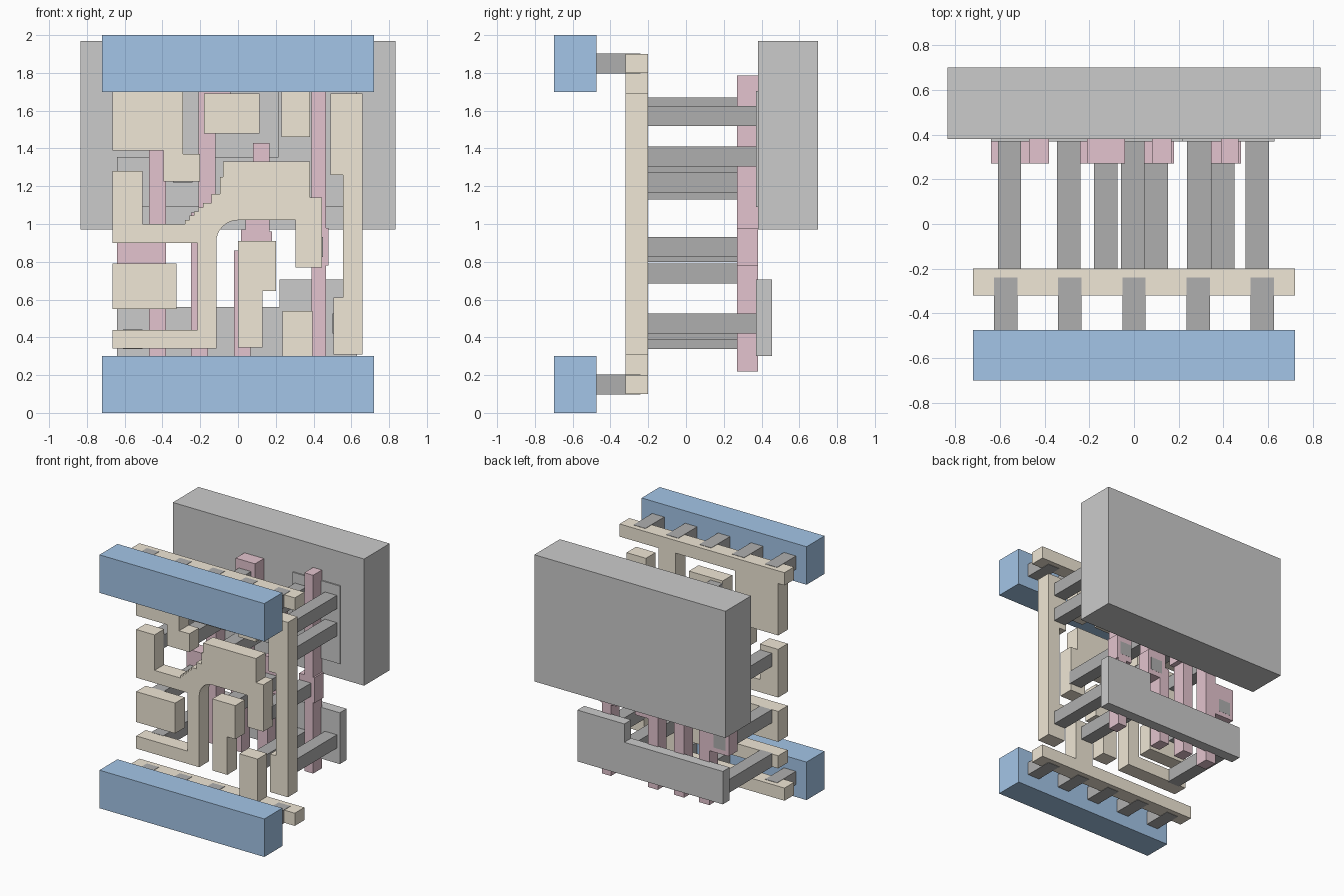
import bpy, bmesh
from math import sin, cos, pi

if "Cube" in bpy.data.objects:
    bpy.data.objects.remove(bpy.data.objects["Cube"])


def mat(name, *rgb):
    m = bpy.data.materials.new(name)
    m.diffuse_color = (*rgb, 1)
    m.use_nodes = True
    m.node_tree.nodes["Principled BSDF"].inputs["Base Color"].default_value = m.diffuse_color
    return m


BLUE = mat("blue_metal", 0.37, 0.56, 0.80)
TAN = mat("tan_metal", 0.87, 0.80, 0.67)
PINK = mat("pink_gate", 0.77, 0.55, 0.62)
DARK = mat("dark_contact", *[0.43] * 3)
LIGHT = mat("light_diffusion", *[0.69] * 3)
GREY = mat("grey_well", *[0.58] * 3)


def outline(*v):
    """Right-angled outline: alternate x and z, each value turning one corner."""
    pts = [(v[0], v[1])]
    for i in range(2, len(v), 2):
        pts += [(v[i], v[i - 1]), (v[i], v[i + 1])]
    return pts + [(v[0], v[-1])]


def plate(name, pts, y0, y1, material):
    """Extrude an x/z outline from y0 to y1."""
    bm = bmesh.new()
    face = bm.faces.new([bm.verts.new((x, y0, z)) for x, z in pts])
    ext = bmesh.ops.extrude_face_region(bm, geom=[face])
    moved = [v for v in ext["geom"] if isinstance(v, bmesh.types.BMVert)]
    bmesh.ops.translate(bm, verts=moved, vec=(0, y1 - y0, 0))
    bmesh.ops.recalc_face_normals(bm, faces=bm.faces)
    me = bpy.data.meshes.new(name)
    bm.to_mesh(me)
    bm.free()
    me.materials.append(material)
    ob = bpy.data.objects.new(name, me)
    bpy.context.collection.objects.link(ob)


def wire(name, pts):
    plate(name, pts, -0.32, -0.20, TAN)


def gate(name, pts):
    plate(name, pts, 0.27, 0.38, PINK)


def contacts(kind, x, y0, y1, heights, size=0.105):
    """Square bars running back in one column, given left edge and bottom edges."""
    for z in heights:
        plate(kind + "_contact", outline(x, z, x + size, z + size), y0, y1, DARK)


# Power rails and the contacts behind them
for label, z in (("bottom", 0.0), ("top", 1.7)):
    plate(label + "_power_rail", outline(-0.72, z, 0.72, z + 0.3), -0.70, -0.475, BLUE)
    for i in range(-2, 3):
        contacts(label + "_rail", i * 0.2875 - 0.0525, -0.476, -0.24, [z + 0.0975])

# Local wiring layer
wire("upper_strap", outline(-0.72, 1.8, -0.665, 1.39, -0.395, 1.225, -0.2, 1.37,
                            -0.29, 1.8, 0.23, 1.46, 0.38, 1.8, 0.72, 1.9))
wire("lower_strap", outline(-0.72, 0.1, 0.72, 0.2, 0.395, 0.54, 0.235, 0.2))
wire("upper_wire_pad", outline(-0.18, 1.48, 0.115, 1.69))
wire("left_wire_pad", outline(-0.665, 0.55, -0.325, 0.79))
wire("middle_wire", outline(0, 0.91, 0.2, 0.645, 0.13, 0.345))
wire("output_wire", outline(0.49, 1.69, 0.66, 0.31, 0.505, 0.61, 0.555, 1.26))

# Branching wire: small stairs on the upper side, rounded inner corner below
stairs = [c for i in range(5) for c in (0.024 * i - 0.28, 0.022 * i + 1.022)]
branch = outline(-0.115, 0.34, -0.665, 0.44, -0.215, 0.9, -0.665, 1.28, -0.505, 1.0, *stairs,
                 -0.14, 1.16, -0.095, 1.25, -0.08, 1.33, 0.38, 1.14, 0.445, 0.77, 0.305, 1.02)
R = 0.115
arc = [(-R * sin(i * pi / 16), 1.02 - R + R * cos(i * pi / 16)) for i in range(9)]
wire("branching_wire", branch[:-1] + arc)

# Gate strips with their contact pads
gate("gate_1", outline(-0.47, 0.22, -0.38, 1.43, -0.47, 0.91, -0.64, 0.65))
gate("gate_2", outline(-0.25, 0.22, -0.16, 0.98, -0.12, 1.51, -0.04, 1.74, -0.21, 1.06))
gate("gate_3", outline(-0.02, 0.22, 0.067, 0.76, 0.18, 0.96, 0.168, 1.43,
                       0.08, 1.04, 0.04, 0.97, 0.015, 0.86))
gate("gate_4", outline(0.39, 0.22, 0.467, 0.78, 0.48, 0.98, 0.467, 1.785,
                       0.39, 0.98, 0.345, 0.78))

# Diffusion slabs and the well block
plate("lower_diffusion", outline(-0.64, 0.3, 0.63, 0.705, 0.22, 0.56), 0.37, 0.455, LIGHT)
plate("upper_diffusion", outline(-0.64, 1.09, 0.63, 1.705, 0.215, 1.355), 0.37, 0.455, LIGHT)
plate("well_block", outline(-0.835, 0.97, 0.835, 1.97), 0.38, 0.70, GREY)

# Long contacts from the wiring back to the diffusion slabs and gate pads
FRONT, BACK, GATE_BACK = -0.21, 0.376, 0.381
contacts("diffusion", -0.61, FRONT, BACK, [0.337, 1.13])
contacts("diffusion", -0.345, FRONT, BACK, [1.22])
contacts("diffusion", -0.058, FRONT, BACK, [1.167])
contacts("diffusion", 0.238, FRONT, BACK, [0.385, 1.52])
contacts("diffusion", 0.5, FRONT, BACK, [0.42, 1.305, 1.52])
contacts("gate", -0.61, FRONT, GATE_BACK, [0.685])
contacts("gate", -0.18, FRONT, GATE_BACK, [1.565])
contacts("gate", 0.047, FRONT, GATE_BACK, [0.8])
contacts("gate", 0.345, FRONT, GATE_BACK, [0.825])
